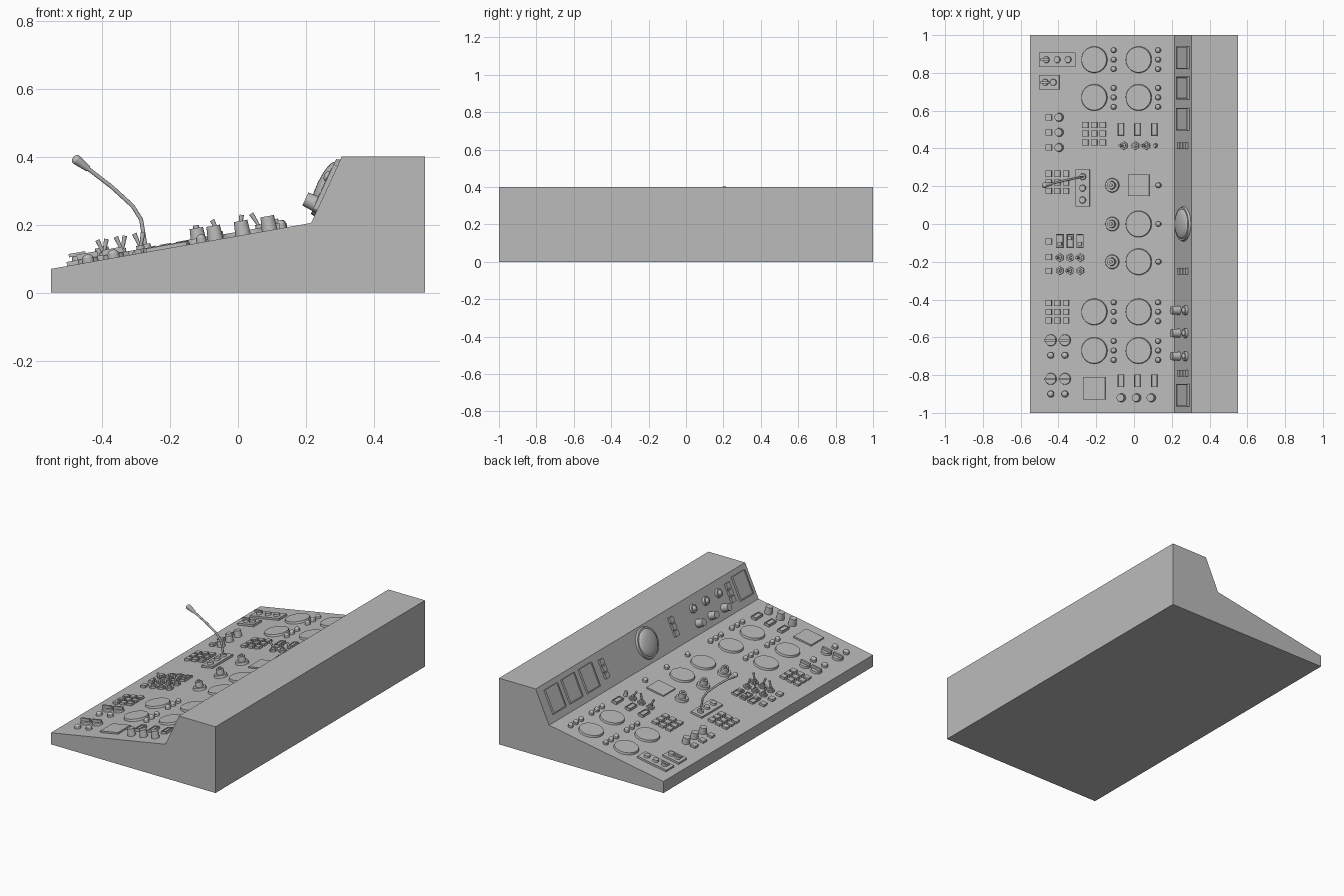
import bpy, bmesh, math
from mathutils import Matrix, Vector

cube = bpy.data.objects.get("Cube")
if cube:
    bpy.data.objects.remove(cube, do_unlink=True)

grey = bpy.data.materials.new("console grey")
grey.use_nodes = True
COLOUR = (0.5, 0.5, 0.5, 1)
grey.diffuse_color = COLOUR
grey.node_tree.nodes["Principled BSDF"].inputs["Base Color"].default_value = COLOUR

DESK = math.atan2(0.135, 0.765)
BACK = math.atan2(0.195, 0.09)


def desk(x, y):
    """Frame on the sloping desk, local z pointing out of the surface."""
    z = 0.07 + (x + 0.55) * math.tan(DESK)
    return Matrix.Translation((x, y, z)) @ Matrix.Rotation(-DESK, 4, 'Y')


def back(s, y):
    """Frame on the upright panel, s measured up its slope."""
    p = (0.215 + s * math.cos(BACK), y, 0.205 + s * math.sin(BACK))
    return Matrix.Translation(p) @ Matrix.Rotation(-BACK, 4, 'Y')


def finish(name, bm, smooth=True):
    mesh = bpy.data.meshes.new(name)
    bm.to_mesh(mesh)
    bm.free()
    ob = bpy.data.objects.new(name, mesh)
    mesh.materials.append(grey)
    bpy.context.collection.objects.link(ob)
    if smooth:
        bpy.ops.object.select_all(action='DESELECT')
        ob.select_set(True)
        bpy.context.view_layer.objects.active = ob
        bpy.ops.object.shade_smooth_by_angle(angle=math.radians(35))
    return ob


def cyl(bm, m, r, h, top=None, z=0, n=24):
    top = r if top is None else top
    bmesh.ops.create_cone(bm, cap_ends=True, segments=n, radius1=r, radius2=top, depth=h,
                          matrix=m @ Matrix.Translation((0, 0, z + h / 2)))


def box(bm, m, w, d, h, z=0, frame=0):
    geo = bmesh.ops.create_cube(bm, size=1, matrix=m @ Matrix.Translation((0, 0, z + h / 2))
                                @ Matrix.Diagonal((w, d, h, 1)))
    if frame:  # sunken face inside a raised rim
        out = m.to_3x3() @ Vector((0, 0, 1))
        bm.normal_update()
        faces = {f for v in geo['verts'] for f in v.link_faces if f.normal.dot(out) > 0.9}
        bmesh.ops.inset_region(bm, faces=list(faces), thickness=frame, depth=0)
        bmesh.ops.inset_region(bm, faces=list(faces), thickness=0.001, depth=-0.005)


def dome(bm, m, r, h, z=0):
    bmesh.ops.create_uvsphere(bm, u_segments=24, v_segments=12, radius=1,
                              matrix=m @ Matrix.Translation((0, 0, z)) @ Matrix.Diagonal((r, r, h, 1)))


def toggle(bm, m, lean=0):
    cyl(bm, m, 0.022, 0.012, n=6)
    cyl(bm, m, 0.012, 0.01, z=0.012)
    cyl(bm, m @ Matrix.Translation((0, 0, 0.016)) @ Matrix.Rotation(lean, 4, 'Y'), 0.004, 0.045, 0.007, n=12)


def lamp(bm, m, r=0.015):
    cyl(bm, m, r, 0.012)
    dome(bm, m, r * 0.9, 0.012, 0.012)


# Console body
bm = bmesh.new()
profile = [(-0.55, 0), (0.55, 0), (0.55, 0.4), (0.305, 0.4), (0.215, 0.205), (-0.55, 0.07)]
side = bm.faces.new([bm.verts.new((x, -1, z)) for x, z in profile])
ext = bmesh.ops.extrude_face_region(bm, geom=[side])
bmesh.ops.translate(bm, vec=(0, 2, 0), verts=[v for v in ext['geom'] if isinstance(v, bmesh.types.BMVert)])
bmesh.ops.recalc_face_normals(bm, faces=bm.faces)
finish("console_body", bm, False)

# Large round displays with indicator lamps
dials, lamps = bmesh.new(), bmesh.new()
for y in (0.87, 0.67, -0.465, -0.67):
    for x in (-0.21, 0.025):
        cyl(dials, desk(x, y), 0.07, 0.012, 0.067, n=48)
        for dy in (-0.05, 0, 0.05):
            lamp(lamps, desk(x + 0.103, y + dy))
for y in (0, -0.2):
    cyl(dials, desk(0.025, y), 0.07, 0.012, 0.067, n=48)
for y in (0.205, 0, -0.2):
    lamp(lamps, desk(0.13, y))
for x in (-0.44, -0.365):
    for y in (-0.695, -0.9):
        lamp(lamps, desk(x, y), 0.018)
finish("round_displays", dials)
finish("indicator_lamps", lamps)

# Flat square displays
bm = bmesh.new()
box(bm, desk(0.025, 0.205), 0.115, 0.115, 0.008)
box(bm, desk(-0.21, -0.87), 0.12, 0.12, 0.01)
finish("square_displays", bm, False)

# Keypads and single push buttons
bm = bmesh.new()
for cx, cy in ((-0.21, 0.478), (-0.405, 0.22), (-0.405, -0.465)):
    for i in (-1, 0, 1):
        for j in (-1, 0, 1):
            box(bm, desk(cx + i * 0.046, cy + j * 0.046), 0.032, 0.032, 0.014)
for y in (0.565, 0.485, 0.405, -0.093, -0.175, -0.25):
    box(bm, desk(-0.45, y), 0.032, 0.032, 0.014)
finish("push_buttons", bm, False)

# Framed rocker switches
bm = bmesh.new()
for y in (0.5, -0.83):
    for x in (-0.068, 0.019, 0.108):
        box(bm, desk(x, y), 0.033, 0.068, 0.016, frame=0.005)
for i, x in enumerate((-0.392, -0.338, -0.284)):
    m = desk(x, -0.09)
    box(bm, m, 0.036, 0.074, 0.012, frame=0.005)
    box(bm, m @ Matrix.Translation((0, (i % 2) * 0.03 - 0.015, 0)), 0.022, 0.02, 0.02)
finish("rocker_switches", bm, False)

# Toggle switches
bm = bmesh.new()
for x, lean in ((-0.053, -0.3), (0.008, 0.3), (0.066, -0.4)):
    toggle(bm, desk(x, 0.415), lean)
cyl(bm, desk(0.114, 0.415), 0.012, 0.03, 0.009)
for y in (-0.178, -0.247):
    for i, x in enumerate((-0.392, -0.338, -0.284)):
        toggle(bm, desk(x, y), 0.35 if (i + (y < -0.2)) % 2 else -0.25)
finish("toggle_switches", bm)

# Turning knobs, stepped and plain
bm = bmesh.new()
for y in (0.205, 0, -0.2):
    m = desk(-0.115, y)
    cyl(bm, m, 0.038, 0.014, 0.035)
    cyl(bm, m, 0.022, 0.03, 0.02, z=0.014)
    cyl(bm, m, 0.009, 0.008, z=0.044)
for x in (-0.066, 0.015, 0.093):
    cyl(bm, desk(x, -0.92), 0.023, 0.042, 0.02)
for y in (0.565, 0.485, 0.405):
    cyl(bm, desk(-0.395, y), 0.023, 0.036, 0.02)
finish("turning_knobs", bm)

# Rotary selectors with bar grips
bm = bmesh.new()
for x in (-0.44, -0.365):
    for y in (-0.615, -0.82):
        cyl(bm, desk(x, y), 0.031, 0.012, 0.029)
        box(bm, desk(x, y), 0.062, 0.012, 0.016, z=0.012)
finish("rotary_selectors", bm)

# Raised control plates
bm = bmesh.new()
box(bm, desk(-0.405, 0.87), 0.196, 0.075, 0.012)
box(bm, desk(-0.448, 0.75), 0.11, 0.075, 0.012)
box(bm, desk(-0.27, 0.19), 0.076, 0.197, 0.012)
finish("control_plates", bm, False)
bm = bmesh.new()
for x, y in ((-0.463, 0.87), (-0.405, 0.87), (-0.347, 0.87), (-0.468, 0.75), (-0.425, 0.75),
             (-0.27, 0.25), (-0.27, 0.19), (-0.27, 0.127)):
    cyl(bm, desk(x, y), 0.018, 0.012, 0.016, z=0.012)
for y in (0.87, 0.75):
    box(bm, desk(-0.468, y), 0.05, 0.01, 0.01, z=0.024)
finish("plate_controls", bm)

# Gooseneck microphone
path = [Vector(p) for p in ((-0.27, 0.25, 0.125), (-0.285, 0.247, 0.215), (-0.31, 0.243, 0.255),
                            (-0.37, 0.23, 0.31), (-0.44, 0.213, 0.364))]
curve = bpy.data.curves.new("microphone_neck", 'CURVE')
curve.dimensions = '3D'
curve.bevel_depth = 0.006
curve.use_fill_caps = True
spline = curve.splines.new('POLY')
spline.points.add(len(path) - 1)
for point, p in zip(spline.points, path):
    point.co = (*p, 1)
curve.materials.append(grey)
bpy.context.collection.objects.link(bpy.data.objects.new("microphone_neck", curve))
bm = bmesh.new()
aim = (path[-1] - path[-2]).to_track_quat('Z', 'Y').to_matrix().to_4x4()
m = Matrix.Translation(path[-1]) @ aim
cyl(bm, m, 0.009, 0.045, 0.015)
dome(bm, m, 0.015, 0.012, 0.045)
finish("microphone_head", bm)

# Upright panel: framed screens and button stacks
bm = bmesh.new()
for y in (0.88, 0.72, 0.555, -0.907):
    box(bm, back(0.113, y), 0.144, 0.12, 0.012, frame=0.008)
finish("panel_screens", bm, False)
bm = bmesh.new()
for y in (0.415, -0.25, -0.79):
    for s in (0.075, 0.115, 0.155):
        box(bm, back(s, y), 0.032, 0.035, 0.014)
finish("panel_buttons", bm, False)

# Upright panel: speaker dome
bm = bmesh.new()
m = back(0.113, 0)
cyl(bm, m, 0.092, 0.012, 0.088, n=48)
dome(bm, m, 0.08, 0.022, 0.01)
finish("speaker_dome", bm)

# Upright panel: knobs below small gauges
bm = bmesh.new()
for y in (-0.457, -0.578, -0.7):
    cyl(bm, back(0.057, y), 0.024, 0.045, 0.021)
    m = back(0.145, y)
    cyl(bm, m, 0.026, 0.014, 0.024)
    dome(bm, m, 0.016, 0.01, 0.014)
finish("panel_knobs", bm)
